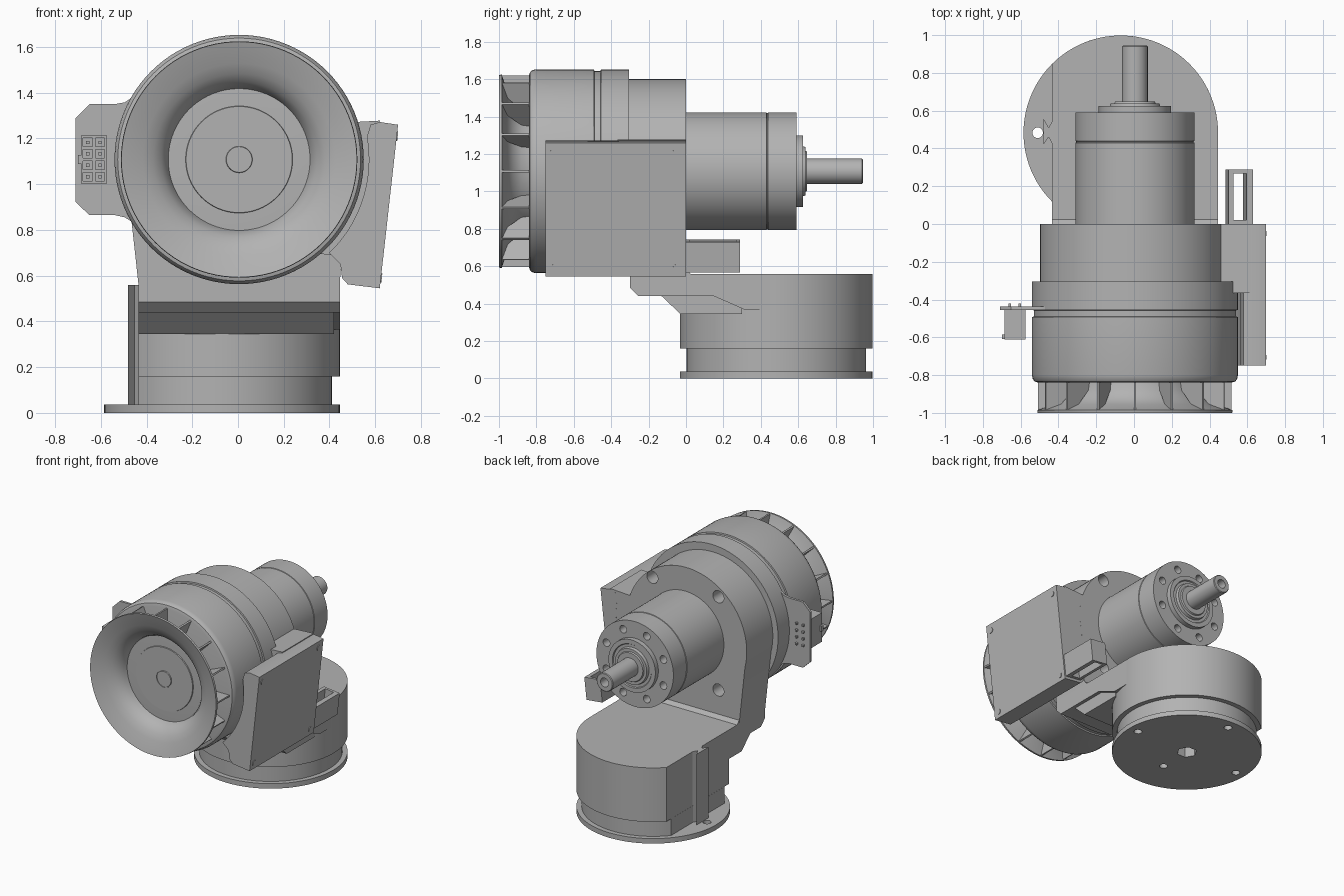
import bpy, bmesh
from math import sin, cos, pi, radians
from mathutils import Matrix, Vector

if "Cube" in bpy.data.objects:
    bpy.data.objects.remove(bpy.data.objects["Cube"])

grey = bpy.data.materials.new("machined grey")
grey.use_nodes = True
grey.diffuse_color = (0.45, 0.45, 0.45, 1)
grey.node_tree.nodes["Principled BSDF"].inputs["Base Color"].default_value = (0.45, 0.45, 0.45, 1)

CX, CZ = 0.005, 1.108          # motor axis
BX, BY = -0.07, 0.483          # base centre


def finish(bm, name):
    bmesh.ops.remove_doubles(bm, verts=bm.verts, dist=1e-5)
    bmesh.ops.recalc_face_normals(bm, faces=bm.faces)
    me = bpy.data.meshes.new(name)
    bm.to_mesh(me)
    bm.free()
    me.materials.append(grey)
    ob = bpy.data.objects.new(name, me)
    bpy.context.collection.objects.link(ob)
    return ob


def lathe(name, profile, steps=96):
    """Turn (radius, y) points about the motor axis."""
    bm = bmesh.new()
    vs = [bm.verts.new((CX + r, y, CZ)) for r, y in profile]
    es = [bm.edges.new(p) for p in zip(vs, vs[1:])]
    bmesh.ops.spin(bm, geom=vs + es, cent=(CX, 0, CZ), axis=(0, 1, 0),
                   angle=2 * pi, steps=steps)
    return finish(bm, name)


def add_prism(bm, pts, axis, a, b):
    place = {"x": lambda p, t: (t, p[0], p[1]),
             "y": lambda p, t: (p[0], t, p[1]),
             "z": lambda p, t: (p[0], p[1], t)}[axis]
    lo = [bm.verts.new(place(p, a)) for p in pts]
    hi = [bm.verts.new(place(p, b)) for p in pts]
    bm.faces.new(lo)
    bm.faces.new(hi[::-1])
    for i in range(len(pts)):
        j = (i + 1) % len(pts)
        bm.faces.new((lo[j], lo[i], hi[i], hi[j]))


def prisms(name, outlines, axis, a, b):
    bm = bmesh.new()
    for pts in outlines:
        add_prism(bm, pts, axis, a, b)
    return finish(bm, name)


def arc(cx, cy, r, start, end, n=64):
    return [(cx + r * cos(radians(start + (end - start) * i / n)),
             cy + r * sin(radians(start + (end - start) * i / n))) for i in range(n + 1)]


def disc(cx, cy, r, n=24):
    return arc(cx, cy, r, 0, 360, n)[:-1]


def rect(x0, y0, x1, y1):
    return [(x0, y0), (x1, y0), (x1, y1), (x0, y1)]


def cut(ob, outlines, axis, a, b):
    cutter = prisms("cutter", outlines, axis, a, b)
    cutter.hide_render = True
    mod = ob.modifiers.new("holes", "BOOLEAN")
    mod.object, mod.operation, mod.solver = cutter, "DIFFERENCE", "EXACT"
    bpy.context.view_layer.objects.active = ob
    bpy.ops.object.modifier_apply(modifier=mod.name)
    bpy.data.objects.remove(cutter)


# Base: flange, neck and drum with a flat on one side
flange = prisms("base_flange", [disc(BX, BY, 0.515, 96)], "z", 0, 0.037)
holes = [(-0.44, 0), (0.44, 0), (0, 0.44), (0, -0.25)]
cut(flange, [disc(BX + x, BY + y, 0.028) for x, y in holes] + [disc(BX, BY, 0.07, 6)],
    "z", -0.1, 0.1)
neck = prisms("base_neck", [arc(BX, BY, 0.48, -139.5, 139.5, 90)], "z", 0.037, 0.16)
cut(neck, [disc(BX, BY, 0.07, 6)], "z", 0, 0.12)
prisms("base_drum", [arc(BX, BY, 0.515, -135, 135, 90)], "z", 0.16, 0.56)
prisms("base_dovetail", [[(-0.43, 0.55), (-0.452, 0.51), (-0.48, 0.56), (-0.48, 0.42),
                          (-0.452, 0.46), (-0.43, 0.42)]], "z", 0.037, 0.56)

# Arm joining the base to the housing
prisms("arm", [[(-0.3, 0.6), (-0.3, 0.485), (-0.255, 0.44), (0.15, 0.44), (0.32, 0.365),
                (0.45, 0.365), (0.45, 0.56), (0.025, 0.56), (0, 0.585), (0, 0.6)]],
       "x", -0.435, 0.445)
prisms("arm_gusset", [[(-0.13, 0.44), (-0.03, 0.345), (0.3, 0.345), (0.3, 0.44)]],
       "x", -0.435, 0.42)

# Upright housing with rounded top
housing = prisms("housing", [[(0.445, 0.56)] + arc(-0.005, CZ, 0.492, -14, 194)
                             + [(-0.435, 0.56)]], "y", -0.305, 0)
cut(housing, [disc(CX + sx * 0.27, CZ + sz * 0.345, 0.045)
              for sx in (-1, 1) for sz in (-1, 1)], "y", -0.15, 0.1)

# Motor body with rounded front lip and a groove
lathe("motor_body", [(0, -0.84), (0.51, -0.84), (0.531, -0.834), (0.541, -0.82), (0.545, -0.8),
                     (0.545, -0.492), (0.535, -0.49), (0.535, -0.457), (0.545, -0.455),
                     (0.545, -0.305), (0, -0.305)])

# Intake horn, hub and blades
lathe("intake_horn", [(0.3, -0.83), (0.309, -0.855), (0.318, -0.885), (0.34, -0.92),
                      (0.375, -0.948), (0.42, -0.97), (0.515, -1.0), (0.517, -0.985),
                      (0.43, -0.955), (0.385, -0.925), (0.355, -0.88), (0.345, -0.83)])
lathe("intake_hub", [(0, -0.872), (0.056, -0.872), (0.058, -0.865), (0.062, -0.865),
                     (0.062, -0.87), (0.232, -0.87), (0.234, -0.863), (0.238, -0.863),
                     (0.31, -0.86), (0.31, -0.83), (0, -0.83)])
bm = bmesh.new()
for k in range(16):
    old = set(bm.verts)
    add_prism(bm, [(0.345, -0.87), (0.43, -0.958), (0.512, -0.985), (0.512, -0.83),
                   (0.345, -0.83)], "z", -0.006, 0.006)
    new = [v for v in bm.verts if v not in old]
    bmesh.ops.transform(bm, verts=new, matrix=Matrix.Translation((CX, 0, CZ))
                        @ Matrix.Rotation(k * pi / 8, 4, "Y"))
finish(bm, "intake_blades")

# Gearbox, output bearing and hollow shaft
gearbox = lathe("gearbox", [(0, 0), (0.315, 0), (0.315, 0.43), (0.311, 0.432), (0.311, 0.437),
                            (0.315, 0.439), (0.315, 0.59), (0, 0.59)])
cut(gearbox, [disc(CX + 0.252 * cos(k * pi / 4 + pi / 8), CZ + 0.252 * sin(k * pi / 4 + pi / 8),
                   0.028) for k in range(8)], "y", 0.5, 0.7)
lathe("output_bearing", [(0, 0.59), (0.192, 0.59), (0.192, 0.625), (0.16, 0.625), (0.155, 0.618),
                         (0.135, 0.618), (0.13, 0.638), (0.11, 0.638), (0.105, 0.648), (0, 0.648)])
lathe("output_shaft", [(0, 0.64), (0.068, 0.64), (0.068, 0.94), (0.063, 0.945),
                       (0.033, 0.945), (0.033, 0.86), (0, 0.86)], 48)

# Electronics box, hugging the motor on one side
inner = arc(CX, CZ, 0.567, -46, 10, 24)
prisms("control_box", [[(0.70, 1.26), (0.62, 1.272), (0.58, 1.26)] + inner[::-1]
                       + [(0.448, 0.65), (0.455, 0.59), (0.48, 0.562), (0.62, 0.545)]],
       "y", -0.75, 0)
prisms("control_box_web", [[(0.62, 1.278), (0.3, 1.26), (0.3, 0.7), (0.42, 0.69), (0.6, 0.75)]],
       "y", -0.365, -0.0005)

# Box screws on the tilted outer face
TILT = radians(6.4)
bm = bmesh.new()
for y in (-0.705, -0.05):
    for z in (0.59, 1.21):
        x = 0.62 + (z - 0.545) * 0.112
        m = (Matrix.Translation((x, y, z)) @ Matrix.Rotation(TILT, 4, "Y")
             @ Matrix.Rotation(pi / 2, 4, "Y"))
        bmesh.ops.create_cone(bm, cap_ends=True, segments=20, radius1=0.02, radius2=0.02,
                              depth=0.008, matrix=m)
finish(bm, "box_screws")

# Open frame behind the box
frame = prisms("socket_frame", [rect(-0.065, 0, 0.065, 0.288)], "z", -0.082, 0.082)
cut(frame, [rect(-0.04, 0.022, 0.03, 0.268)], "z", -0.2, 0.2)
frame.data.transform(Matrix.Translation((0.557, 0, 0.655)) @ Matrix.Rotation(TILT, 4, "Y"))

# Connector tab with flared roots
upper = [(-0.42, 1.43), (-0.455, 1.385), (-0.495, 1.358), (-0.54, 1.35), (-0.65, 1.35),
         (-0.71, 1.29)]
lower = [(-0.71, 0.922), (-0.65, 0.865), (-0.54, 0.865), (-0.495, 0.855), (-0.455, 0.83),
         (-0.42, 0.785)]
prisms("connector_tab", [upper + lower], "y", -0.455, -0.437)

# Connector with sockets, latch and pins
cells = [(x, z) for x in (-0.657, -0.604) for z in (1.033, 1.083, 1.133, 1.183)]
plug = prisms("connector", [rect(-0.685, 1.0, -0.575, 1.215)], "y", -0.612, -0.455)
cut(plug, [rect(x - 0.02, z - 0.019, x + 0.02, z + 0.019) for x, z in cells], "y", -0.7, -0.5)
prisms("connector_contacts", [rect(x - 0.007, z - 0.007, x + 0.007, z + 0.007)
                              for x, z in cells], "y", -0.59, -0.42)
prisms("connector_latch", [rect(-0.70, 1.088, -0.68, 1.128)], "y", -0.61, -0.585)

# Smooth the round surfaces, keep the edges crisp
bpy.ops.object.select_all(action="DESELECT")
for ob in bpy.context.scene.objects:
    if ob.type == "MESH":
        ob.select_set(True)
        bpy.context.view_layer.objects.active = ob
bpy.ops.object.shade_smooth_by_angle(angle=radians(30))
